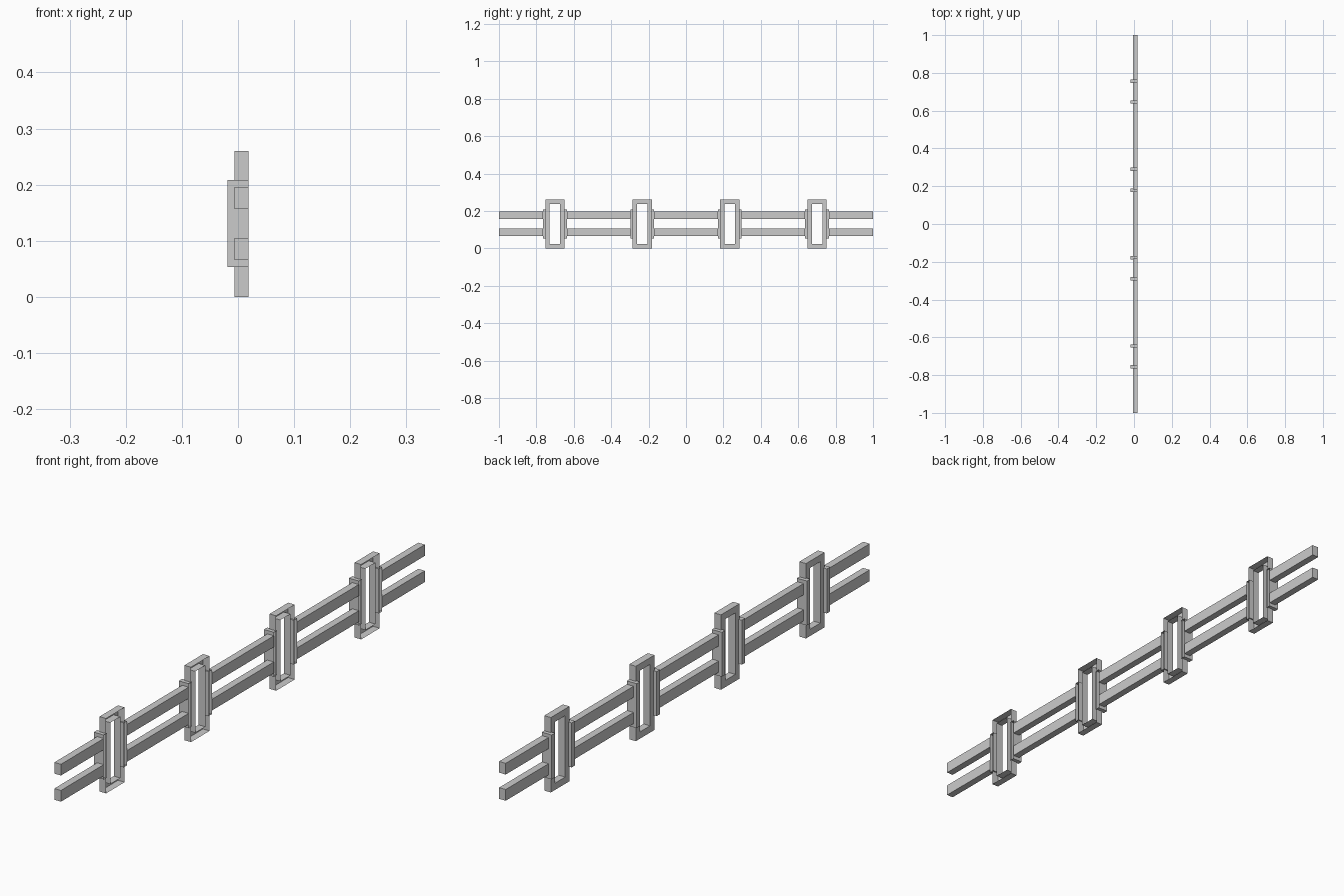
import bpy, bmesh

if "Cube" in bpy.data.objects:
    bpy.data.objects.remove(bpy.data.objects["Cube"])

BACK = 0.0188      # open wall side (+x)
FACE = -0.0065     # visible face of rails and frames (-x)
CLAMP = -0.0188    # clamps stand proud of the frames
CENTRES = (-0.701, -0.234, 0.234, 0.701)


def finish(name, bm):
    mesh = bpy.data.meshes.new(name)
    bm.to_mesh(mesh)
    bm.free()
    bpy.context.collection.objects.link(bpy.data.objects.new(name, mesh))


def box(name, x0, x1, y0, y1, z0, z1, open_back=False):
    bm = bmesh.new()
    bmesh.ops.create_cube(bm, size=1)
    for v in bm.verts:
        v.co = (x1 if v.co.x > 0 else x0,
                y1 if v.co.y > 0 else y0,
                z1 if v.co.z > 0 else z0)
    if open_back:
        bm.normal_update()
        back = [f for f in bm.faces if f.normal.x > 0.9]
        bmesh.ops.delete(bm, geom=back, context='FACES_ONLY')
    finish(name, bm)


def channel_frame(name, yc, half, z0, z1, wall):
    """Rectangular ring with a face and side walls, hollow at the back."""
    bm = bmesh.new()

    def loop(x, inset):
        h = half - inset
        return [bm.verts.new((x, yc + y, z)) for y, z in
                ((-h, z0 + inset), (h, z0 + inset), (h, z1 - inset), (-h, z1 - inset))]

    loops = [loop(BACK, 0), loop(FACE, 0), loop(FACE, wall), loop(BACK, wall)]
    for a, b in zip(loops, loops[1:]):
        for i in range(4):
            j = (i + 1) % 4
            bm.faces.new((a[i], a[j], b[j], b[i]))
    # the lower outer wall must face down
    bm.normal_update()
    bm.faces.ensure_lookup_table()
    if bm.faces[0].normal.z > 0:
        bmesh.ops.reverse_faces(bm, faces=bm.faces[:])
    finish(name, bm)


# upright frames with a clamp on each side
for n, c in enumerate(CENTRES, 1):
    channel_frame(f"frame_{n}", c, 0.051, 0.0, 0.2605, 0.0235)
    for label, s in (("left", -1), ("right", 1)):
        y0, y1 = sorted((c + s * 0.046, c + s * 0.064))
        box(f"clamp_{n}_{label}", CLAMP, BACK, y0, y1, 0.0534, 0.208, True)

# rail sections between the clamps
starts = [-1.0] + [c + 0.064 for c in CENTRES]
ends = [c - 0.064 for c in CENTRES] + [1.0]
for label, z0, z1 in (("lower", 0.066, 0.105), ("upper", 0.157, 0.196)):
    for n, (a, b) in enumerate(zip(starts, ends), 1):
        box(f"{label}_rail_{n}", FACE, BACK, a, b, z0, z1)
